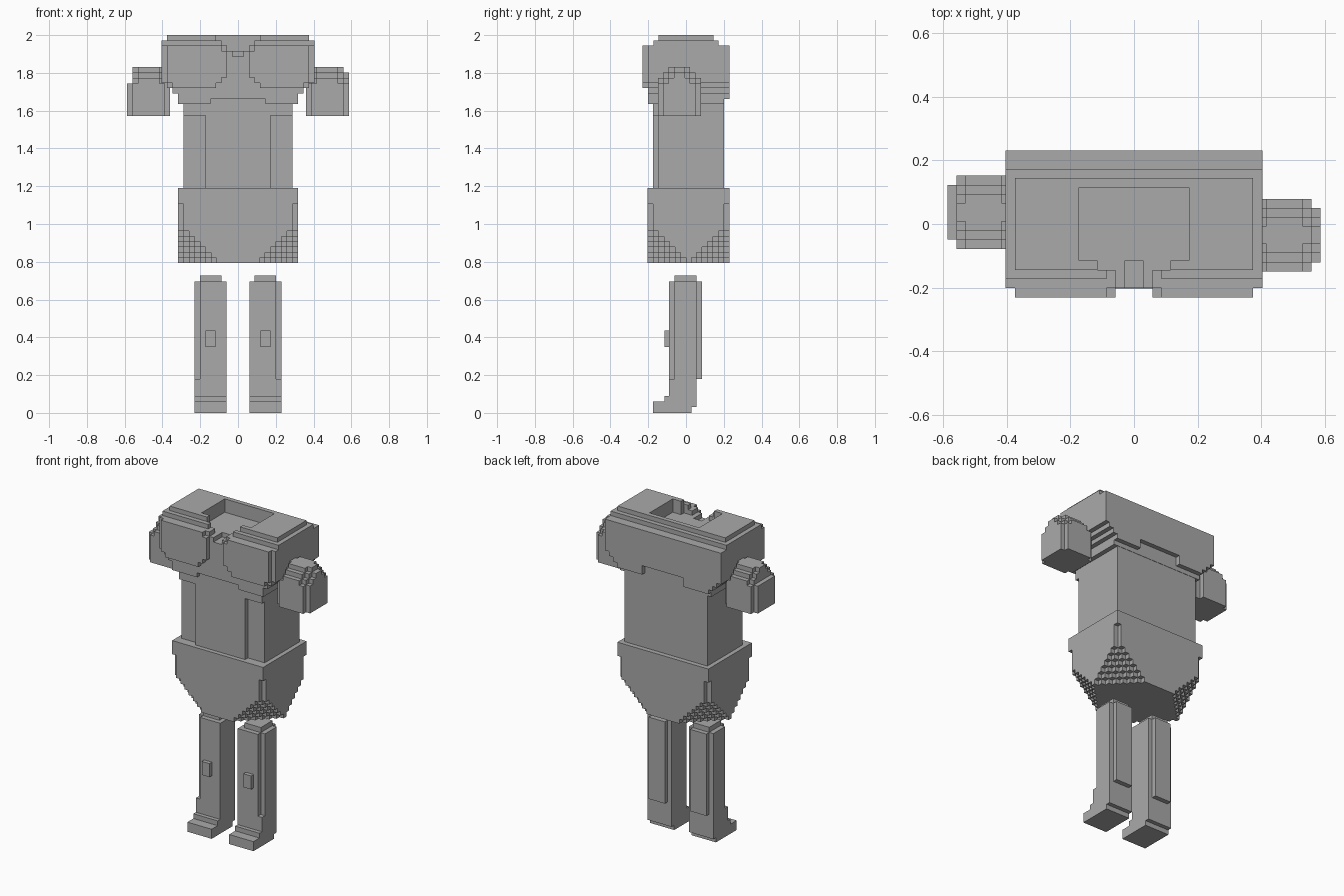
import bpy, bmesh, math
from mathutils import Vector

if "Cube" in bpy.data.objects:
    bpy.data.objects.remove(bpy.data.objects["Cube"])

grey = bpy.data.materials.new("plain_grey")
grey.diffuse_color = (0.4, 0.4, 0.4, 1)
grey.use_nodes = True
grey.node_tree.nodes["Principled BSDF"].inputs["Base Color"].default_value = grey.diffuse_color


def finish(name, bm):
    bmesh.ops.dissolve_limit(bm, angle_limit=0.01, verts=bm.verts, edges=bm.edges)
    me = bpy.data.meshes.new(name)
    bm.to_mesh(me)
    bm.free()
    me.materials.append(grey)
    ob = bpy.data.objects.new(name, me)
    bpy.context.collection.objects.link(ob)
    return ob


def blocks(name, lo, hi, n, keep):
    """Outer skin of a grid of n cells between lo and hi, where keep(i, j, k) is true."""
    solid = {(i, j, k) for i in range(n[0]) for j in range(n[1])
             for k in range(n[2]) if keep(i, j, k)}
    bm = bmesh.new()
    verts = {}

    def vert(c):
        if c not in verts:
            verts[c] = bm.verts.new([lo[a] + (hi[a] - lo[a]) * c[a] / n[a] for a in range(3)])
        return verts[c]

    for cell in solid:
        for a in range(3):
            b, c = (a + 1) % 3, (a + 2) % 3
            for s in (0, 1):
                near = list(cell)
                near[a] += 2 * s - 1
                if tuple(near) in solid:
                    continue
                ring = []
                for u, w in ((0, 0), (1, 0), (1, 1), (0, 1)):
                    p = list(cell)
                    p[a] += s
                    p[b] += u
                    p[c] += w
                    ring.append(vert(tuple(p)))
                bm.faces.new(ring if s else ring[::-1])
    return finish(name, bm)


def box(name, x, y, z):
    return blocks(name, (x[0], y[0], z[0]), (x[1], y[1], z[1]), (1, 1, 1), lambda *c: True)


# Legs, mirrored left and right
for side, s in (("left", -1), ("right", 1)):
    def leg_box(part, x, y, z):
        box(side + "_" + part, sorted((s * x[0], s * x[1])), y, z)

    leg_box("sole", (.061, .23), (-.175, .03), (0, .03))
    leg_box("foot", (.061, .23), (-.175, .056), (.03, .06))
    leg_box("instep", (.061, .23), (-.115, .056), (.06, .09))
    leg_box("ankle", (.061, .23), (-.09, .056), (.09, .18))
    leg_box("shin", (.061, .23), (-.06, .056), (.18, .695))
    leg_box("shin_front", (.061, .201), (-.09, -.06), (.18, .695))
    leg_box("calf", (.088, .201), (.056, .085), (.18, .695))
    leg_box("leg_cap", (.088, .201), (-.06, .056), (.695, .727))
    leg_box("knee", (.118, .172), (-.115, -.09), (.35, .435))


# Hips with stepped lower corners
def hip_rule(i, j, k):
    corner = min(i, 21 - i) + min(j, 14 - j)
    return corner >= max(7 - k, 1 if k < 11 else 0)


blocks("hips", (-.317, -.203, .793), (.317, .23, 1.191), (22, 15, 14), hip_rule)

# Waist with a raised front panel
box("waist", (-.289, .289), (-.147, .2), (1.191, 1.66))
box("waist_front", (-.172, .172), (-.175, -.147), (1.191, 1.575))
box("waist_top", (-.289, .289), (-.175, -.147), (1.575, 1.66))


# Chest with front pads, stepped underside, neck notch and top recess
def chest_rule(i, j, k):
    a = i - 14 if i >= 14 else 13 - i
    if j == 0:
        low = {2: 5, 3: 4, 12: 4}.get(a, 3)
        return 2 <= a <= 12 and low <= k <= (9 if a == 2 else 10)
    if a > min(13, max(10, 9 + k)):
        return False
    if k == 11 and not 2 <= j <= 13:
        return False
    if k == 12 and not (3 <= j <= 12 and a <= 12):
        return False
    if j == 15 and k < (1 if a >= 5 else 3):
        return False
    if k == 0 and a < 5 and j < 2:
        return False
    if j <= 3 and k >= 9 + a:
        return False
    return not (k >= 10 and ((a < 6 and 4 <= j <= 11) or (a < 4 and j == 3)))


blocks("chest", (-.404, -.231, 1.635), (.404, .231, 2), (28, 16, 13), chest_rule)


# Upper arms with rounded, stepped shoulders
def arm_rule(outer):
    def rule(i, j, k):
        i, j, k = min(i, 7 - i), min(j, 7 - j), 8 - k
        return i + j >= 1 and i + j + k >= 4 and j + k >= 2 and (i > 0 or k >= outer)
    return rule


blocks("left_arm", (-.587, -.078, 1.572), (-.36, .152, 1.83), (8, 8, 9), arm_rule(3))
blocks("right_arm", (.36, -.149, 1.572), (.587, .079, 1.83), (8, 8, 9), arm_rule(1))
